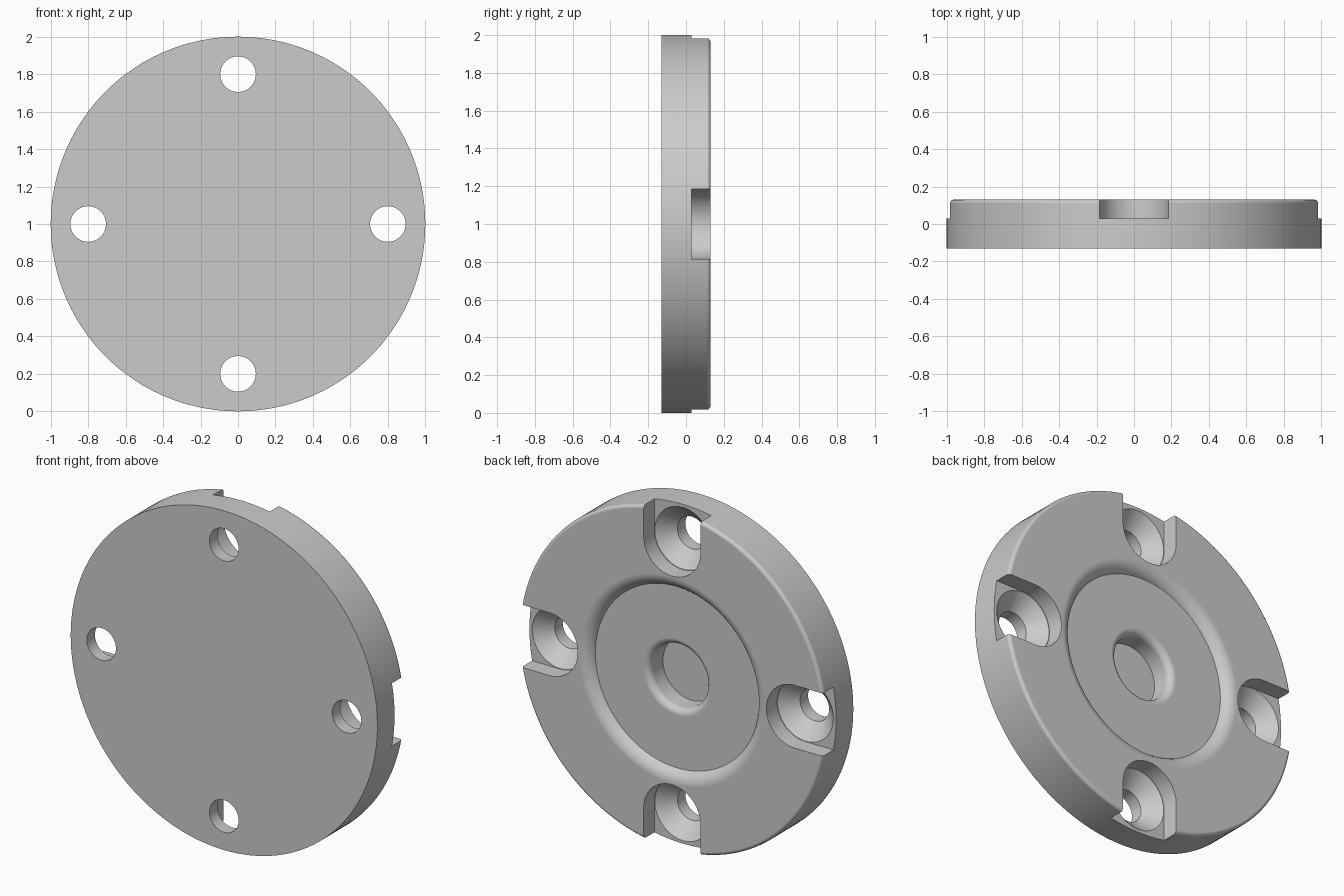
import bpy, bmesh, math
from mathutils import Matrix, Vector

cube = bpy.data.objects.get("Cube")
if cube:
    bpy.data.objects.remove(cube, do_unlink=True)

FRONT, BACK = -0.13, 0.13
SLOT_FLOOR = 0.03
CENTRE = Vector((0, 0, 1))

grey = bpy.data.materials.new("plain grey")
grey.use_nodes = True
colour = (0.6, 0.6, 0.6, 1)
grey.diffuse_color = colour
grey.node_tree.nodes["Principled BSDF"].inputs["Base Color"].default_value = colour


def finish(bm, name, offset):
    """Turn a bmesh into an object placed at an offset."""
    bmesh.ops.remove_doubles(bm, verts=bm.verts, dist=1e-5)
    bmesh.ops.recalc_face_normals(bm, faces=bm.faces)
    bmesh.ops.translate(bm, verts=bm.verts, vec=offset)
    mesh = bpy.data.meshes.new(name)
    bm.to_mesh(mesh)
    bm.free()
    mesh.materials.append(grey)
    obj = bpy.data.objects.new(name, mesh)
    bpy.context.collection.objects.link(obj)
    return obj


def lathe(name, profile, steps, offset):
    """Spin a (radius, y) profile around the y axis."""
    bm = bmesh.new()
    verts = [bm.verts.new((r, y, 0)) for r, y in profile]
    edges = [bm.edges.new(pair) for pair in zip(verts, verts[1:])]
    bmesh.ops.spin(bm, geom=verts + edges, cent=(0, 0, 0), axis=(0, 1, 0),
                   angle=math.tau, steps=steps, use_merge=True)
    return finish(bm, name, offset)


def arc(r, y, radius, start, end, steps=8):
    """Points of an arc in the (radius, y) plane, angles in degrees."""
    angles = [math.radians(start + (end - start) * i / steps) for i in range(steps + 1)]
    return [(r + radius * math.cos(a), y + radius * math.sin(a)) for a in angles]


def slot_cutter(turn):
    """Round-ended slot that runs out through the rim."""
    bm = bmesh.new()
    outline = [(1.2, -0.185)] + arc(0.8, 0, 0.185, 270, 90, 32) + [(1.2, 0.185)]
    face = bm.faces.new([bm.verts.new((x, SLOT_FLOOR, z)) for x, z in outline])
    top = bmesh.ops.extrude_face_region(bm, geom=[face])["geom"]
    bmesh.ops.translate(bm, vec=(0, 0.3, 0),
                        verts=[v for v in top if isinstance(v, bmesh.types.BMVert)])
    bmesh.ops.transform(bm, verts=bm.verts, matrix=turn)
    return finish(bm, "slot_cutter", CENTRE)


# Disc body: flat front, rounded back rim, shallow recess and blind centre hole
recess_floor, hole_floor = BACK - 0.05, -0.05
outer = 0.535 + 0.074
profile = [(0, FRONT), (1, FRONT)]
profile += arc(0.98, BACK - 0.02, 0.02, 0, 90, 6)
profile += arc(outer, BACK - 0.08, 0.08, 90, 158, 10)
profile += [(0.535, recess_floor)]
profile += arc(0.225, recess_floor - 0.04, 0.04, 90, 180)
profile += [(0.185, hole_floor), (0, hole_floor)]
disc = lathe("flange_disc", profile, 144, CENTRE)

# Four slots, each with a countersunk screw hole
drill = [(0, -0.3), (0.095, -0.3), (0.095, -0.055), (0.182, SLOT_FLOOR),
         (0.182, 0.1), (0, 0.1)]
turns = [Matrix.Rotation(math.radians(90 * i), 4, "Y") for i in range(4)]
cutters = [slot_cutter(t) for t in turns]
cutters += [lathe("screw_hole_cutter", drill, 48, CENTRE + t @ Vector((0.8, 0, 0)))
            for t in turns]

bpy.ops.object.select_all(action="DESELECT")
disc.select_set(True)
bpy.context.view_layer.objects.active = disc
for cutter in cutters:
    cutter.hide_render = True
    cut = disc.modifiers.new("cut", "BOOLEAN")
    cut.operation = "DIFFERENCE"
    cut.solver = "EXACT"
    cut.object = cutter
    bpy.ops.object.modifier_apply(modifier=cut.name)
for cutter in cutters:
    bpy.data.objects.remove(cutter, do_unlink=True)

# Smooth curved walls, keep machined edges crisp and flat faces flat
bpy.ops.object.shade_smooth_by_angle(angle=math.radians(25))
weighted = disc.modifiers.new("flat_face_normals", "WEIGHTED_NORMAL")
weighted.keep_sharp = True
